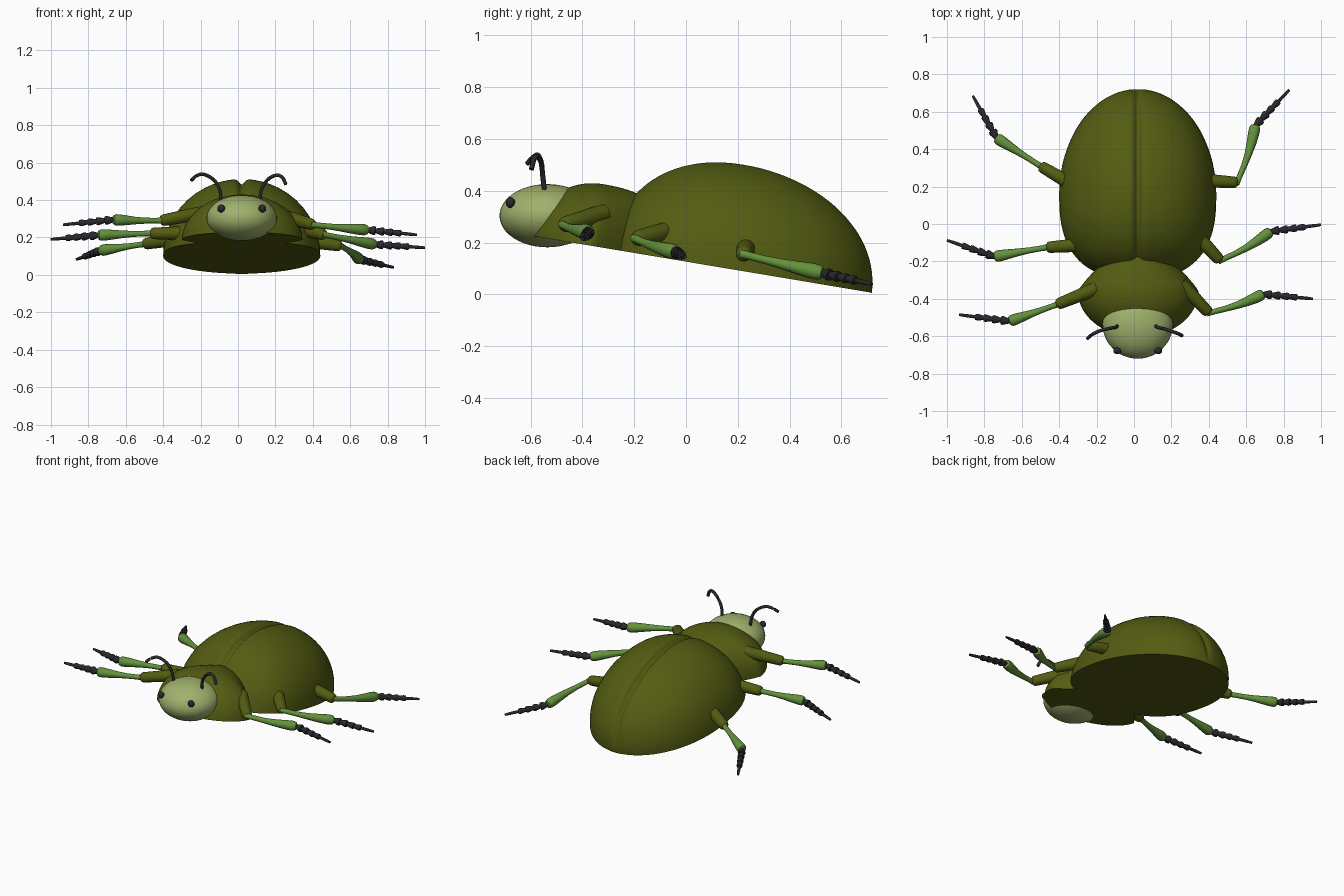
import bpy, bmesh, math
from mathutils import Vector

if "Cube" in bpy.data.objects:
    bpy.data.objects.remove(bpy.data.objects["Cube"])

def material(name, rgb):
    m = bpy.data.materials.new(name)
    m.diffuse_color = (*rgb, 1)
    m.use_nodes = True
    m.node_tree.nodes["Principled BSDF"].inputs["Base Color"].default_value = m.diffuse_color
    return m

OLIVE = material("olive shell", (0.088, 0.108, 0.006))
PALE = material("pale green head", (0.35, 0.44, 0.15))
GREEN = material("leaf green shin", (0.125, 0.285, 0.045))
DARK = material("charcoal", (0.022, 0.022, 0.026))

def finish(bm, name, mat, angle=40):
    bmesh.ops.remove_doubles(bm, verts=bm.verts, dist=1e-5)
    bmesh.ops.recalc_face_normals(bm, faces=bm.faces)
    me = bpy.data.meshes.new(name)
    bm.to_mesh(me)
    bm.free()
    me.materials.append(mat)
    ob = bpy.data.objects.new(name, me)
    bpy.context.collection.objects.link(ob)
    bpy.ops.object.select_all(action='DESELECT')
    ob.select_set(True)
    bpy.context.view_layer.objects.active = ob
    bpy.ops.object.shade_smooth_by_angle(angle=math.radians(angle))
    return ob

def loft(bm, rings, caps=False):
    vs = [[bm.verts.new(p) for p in r] for r in rings]
    n = len(vs[0])
    for a, b in zip(vs, vs[1:]):
        for i in range(n):
            j = (i + 1) % n
            bm.faces.new((a[i], a[j], b[j], b[i]))
    if caps:
        bm.faces.new(vs[0])
        bm.faces.new(vs[-1])

def tube(name, mat, pts, radii, n=14, angle=40):
    pts = [Vector(p) for p in pts]
    bm, rings = bmesh.new(), []
    for i, (p, r) in enumerate(zip(pts, radii)):
        t = (pts[min(i + 1, len(pts) - 1)] - pts[max(i - 1, 0)]).normalized()
        side = t.cross(Vector((0.3, 0.9, 0.31)) if abs(t.x) > 0.7 else Vector((1, 0, 0))).normalized()
        up = side.cross(t)
        rings.append([p + r * (side * math.cos(k * math.tau / n) + up * math.sin(k * math.tau / n))
                      for k in range(n)])
    loft(bm, rings, True)
    return finish(bm, name, mat, angle)

def smooth_path(pts, steps=6):
    p = [Vector(q) for q in pts]
    p = [2 * p[0] - p[1]] + p + [2 * p[-1] - p[-2]]
    out = []
    for a, b, c, d in zip(p, p[1:], p[2:], p[3:]):
        for k in range(steps):
            t = k / steps
            out.append(0.5 * (2 * b + (c - a) * t + (2 * a - 5 * b + 4 * c - d) * t * t
                              + (3 * b - a - 3 * c + d) * t ** 3))
    return out + [p[-2]]

TILT = math.radians(9.5)
half = [0, 0.8, 1.6, 2.5, 3.5, 5, 7, 10, 15, 21, 28, 36, 44, 52, 60, 68, 76, 83, 90]
ANGLES = [math.radians(-a) for a in half[:0:-1]] + [math.radians(a) for a in half]

def shell(name, centre, width, height, front, back, groove=0.0):
    """Flat-bottomed tilted dome; front/back = (length, plan exponent, height exponent)."""
    bm, rings = bmesh.new(), []
    steps = 56
    for i in range(steps + 1):
        u = -math.cos(math.pi * i / steps)
        length, pw, ph = front if u < 0 else back
        a = min(abs(u), 1)
        w = width * max(0, 1 - a ** pw) ** (1 / pw)
        h = height * max(0, 1 - a ** ph) ** (1 / ph)
        ring = []
        for f in ANGLES:
            x = w * math.sin(f)
            up = h * math.cos(f)
            up -= min(groove, 0.3 * h) * math.exp(-(x / 0.02) ** 2)
            s = u * length
            ring.append((centre[0] + x,
                         centre[1] + s * math.cos(TILT) + up * math.sin(TILT),
                         centre[2] - s * math.sin(TILT) + up * math.cos(TILT)))
        rings.append(ring)
    loft(bm, rings)
    return finish(bm, name, OLIVE, 50)

# Body shells
shell("wing_case", (0.02, 0.16, 0.10), 0.42, 0.408, (0.46, 2.6, 2.2), (0.565, 2, 2), 0.03)
shell("thorax_shield", (0.022, -0.36, 0.187), 0.322, 0.242, (0.25, 2, 2), (0.30, 1.15, 2.5))

# Head and eyes
def ball(name, mat, loc, scale, seg=32):
    bm = bmesh.new()
    bmesh.ops.create_uvsphere(bm, u_segments=seg, v_segments=seg // 2, radius=1)
    for v in bm.verts:
        v.co = Vector((v.co.x * scale[0], v.co.y * scale[1], v.co.z * scale[2])) + Vector(loc)
    return finish(bm, name, mat, 60)

ball("head", PALE, (0.02, -0.535, 0.304), (0.188, 0.185, 0.122), 48)
for side, sx in (("left", -1), ("right", 1)):
    ball(side + "_eye", DARK, (0.02 + sx * 0.11, -0.678, 0.355), (0.021, 0.018, 0.021), 20)

# Antennae
antennae = {
    "left": [(-0.09, -0.545, 0.39), (-0.098, -0.553, 0.455), (-0.13, -0.558, 0.508),
             (-0.185, -0.572, 0.538), (-0.225, -0.592, 0.528), (-0.25, -0.613, 0.505)],
    "right": [(0.115, -0.545, 0.39), (0.127, -0.553, 0.46), (0.16, -0.56, 0.51),
              (0.205, -0.575, 0.533), (0.238, -0.587, 0.52), (0.256, -0.597, 0.483)]}
for side, pts in antennae.items():
    path = smooth_path(pts)
    tube(side + "_antenna", DARK, path, [0.0095] * len(path), 10)

# Legs: hip, knee, ankle, tip
legs = {
    "front_left": [(-0.25, -0.365, 0.32), (-0.41, -0.43, 0.29), (-0.665, -0.52, 0.295), (-0.935, -0.485, 0.268)],
    "front_right": [(0.29, -0.36, 0.30), (0.40, -0.475, 0.268), (0.69, -0.375, 0.24), (0.957, -0.40, 0.214)],
    "middle_left": [(-0.33, -0.115, 0.222), (-0.465, -0.125, 0.222), (-0.745, -0.175, 0.212), (-1.0, -0.087, 0.19)],
    "middle_right": [(0.38, -0.11, 0.235), (0.46, -0.195, 0.215), (0.73, -0.04, 0.163), (1.0, -0.004, 0.145)],
    "rear_left": [(-0.38, 0.24, 0.185), (-0.50, 0.31, 0.165), (-0.735, 0.46, 0.13), (-0.862, 0.685, 0.083)],
    "rear_right": [(0.42, 0.23, 0.175), (0.55, 0.222, 0.155), (0.648, 0.525, 0.083), (0.83, 0.717, 0.04)]}
for name, pts in legs.items():
    hip, knee, ankle, tip = [Vector(p) for p in pts]
    thigh = (knee - hip).normalized()
    # thigh with a rounded knee
    tube(name + "_thigh", OLIVE,
         [hip - thigh * 0.06, hip, knee - thigh * 0.015, knee - thigh * 0.003, knee + thigh * 0.005],
         [0.036, 0.036, 0.031, 0.027, 0.014], 18)
    # shin, slightly bowed and widening to the ankle
    bow = thigh * 0.012
    at = lambda t: knee.lerp(ankle, t) + bow * math.sin(math.pi * t)
    tube(name + "_shin", GREEN, [at(t) for t in (-0.03, 0.1, 0.3, 0.5, 0.7, 0.86, 0.95, 1.0, 1.02)],
         [0.017, 0.015, 0.016, 0.020, 0.026, 0.030, 0.030, 0.024, 0.012], 16)
    # foot: stacked flaring segments ending in a thin claw
    ts, rs = [], []
    for k in range(4):
        a, b = 0.17 * k, 0.17 * (k + 1)
        ts += [a, a + 0.13, b]
        rs += [0.012, 0.024 - 0.002 * k, 0.022 - 0.002 * k]
    ts += [0.68, 0.85, 1.0]
    rs += [0.009, 0.009, 0.007]
    tube(name + "_foot", DARK, [ankle.lerp(tip, t) for t in ts], rs, 14)
